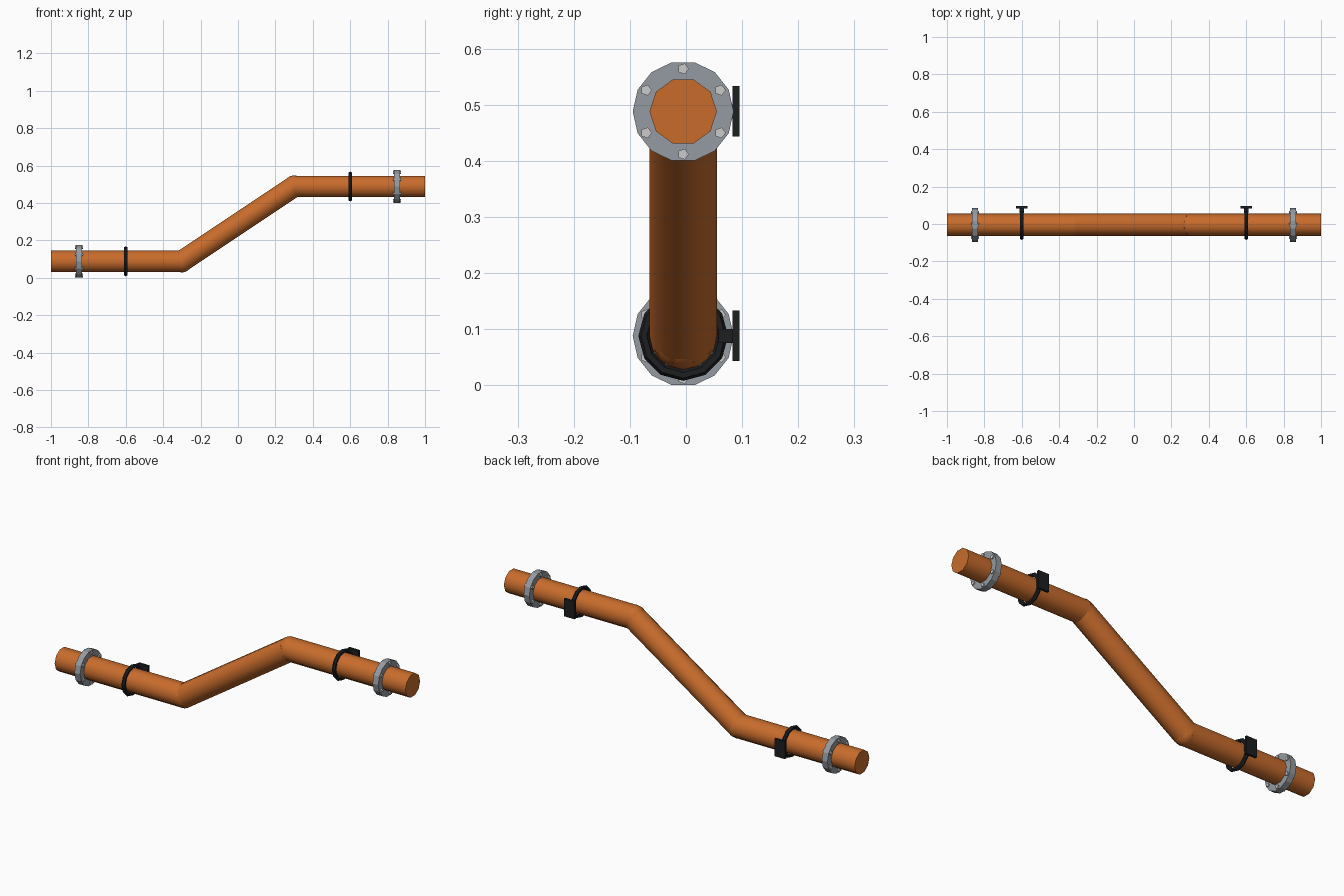
import bpy, math
from mathutils import Vector

if "Cube" in bpy.data.objects:
    bpy.data.objects.remove(bpy.data.objects["Cube"])

Y, LOW, HIGH = -0.005, 0.088, 0.488   # pipe axis offset and the two pipe heights


def material(name, rgb):
    m = bpy.data.materials.new(name)
    m.diffuse_color = (*rgb, 1)
    m.use_nodes = True
    m.node_tree.nodes["Principled BSDF"].inputs["Base Color"].default_value = m.diffuse_color
    return m


COPPER = material("copper", (0.58, 0.15, 0.025))
STEEL = material("steel", (0.30, 0.33, 0.36))
BOLT = material("bolt_steel", (0.58, 0.58, 0.60))
BLACK = material("black_iron", (0.012, 0.013, 0.015))


def finish(name, mat, smooth=False):
    ob = bpy.context.object
    ob.name = name
    ob.data.materials.append(mat)
    if smooth:
        bpy.ops.object.shade_smooth_by_angle(angle=math.radians(50))
    return ob


def rod(name, a, b, radius, sides, mat, smooth=False):
    """Cylinder between two points lying in an x-z plane."""
    a, b = Vector(a), Vector(b)
    d = b - a
    bpy.ops.mesh.primitive_cylinder_add(
        vertices=sides, radius=radius, depth=d.length, location=(a + b) / 2,
        rotation=(0, math.atan2(d.x, d.z), 0))
    return finish(name, mat, smooth)


def box(name, loc, size, mat):
    bpy.ops.mesh.primitive_cube_add(size=1, location=loc)
    bpy.context.object.scale = size
    return finish(name, mat)


# Pipe runs with ball joints at the two bends
path = [(-1, Y, LOW), (-0.3, Y, LOW), (0.3, Y, HIGH), (1, Y, HIGH)]
for name, a, b in zip(("lower_pipe", "sloped_pipe", "upper_pipe"), path, path[1:]):
    rod(name, a, b, 0.06, 10, COPPER, True)
for name, p in zip(("lower_joint", "upper_joint"), path[1:3]):
    bpy.ops.mesh.primitive_uv_sphere_add(segments=10, ring_count=8, radius=0.06, location=p)
    finish(name, COPPER, True)

for side, s, z in (("lower", -1, LOW), ("upper", 1, HIGH)):
    # Flange disc with six through bolts
    x = 0.85 * s
    rod(side + "_flange", (x - 0.016, Y, z), (x + 0.016, Y, z), 0.09, 14, STEEL)
    for i in range(6):
        t = math.radians(30 + 60 * i)
        by, bz = Y + 0.076 * math.cos(t), z + 0.076 * math.sin(t)
        rod(f"{side}_bolt_{i + 1}", (x - 0.022, by, bz), (x + 0.022, by, bz), 0.01, 5, BOLT)

    # Wall clamp: ring, stem and plate
    x = 0.6 * s
    bpy.ops.mesh.primitive_torus_add(
        major_radius=0.07, minor_radius=0.01, major_segments=12, minor_segments=6,
        location=(x, Y, z), rotation=(0, math.pi / 2, 0))
    finish(side + "_clamp_ring", BLACK)
    box(side + "_clamp_stem", (x, 0.073, z), (0.025, 0.03, 0.025), BLACK)
    box(side + "_wall_plate", (x, 0.089, z), (0.06, 0.012, 0.09), BLACK)
